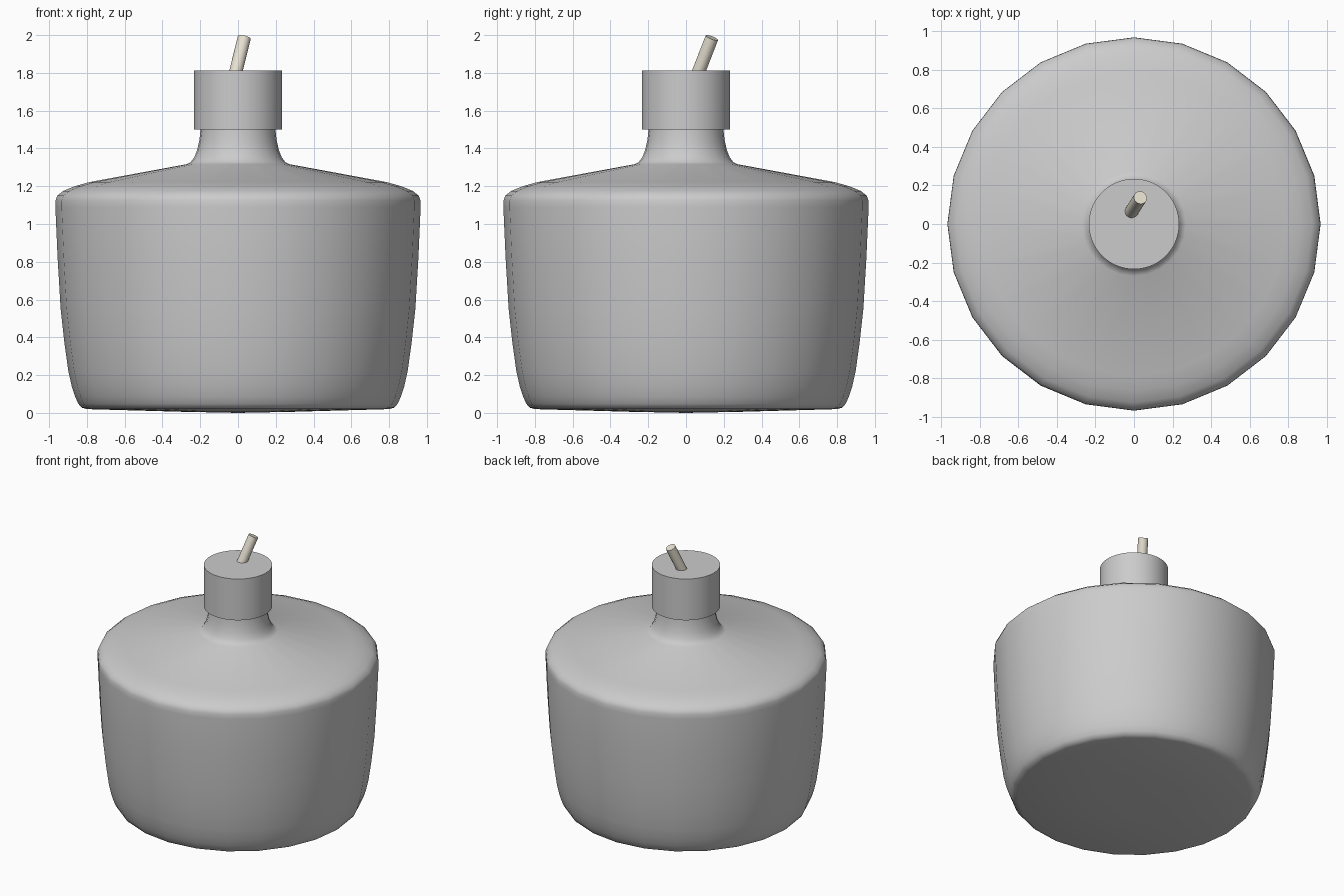
import bpy, bmesh, math
from mathutils import Vector

if "Cube" in bpy.data.objects:
    bpy.data.objects.remove(bpy.data.objects["Cube"])


def finish(obj, angle=40):
    bpy.ops.object.select_all(action='DESELECT')
    obj.select_set(True)
    bpy.context.view_layer.objects.active = obj
    bpy.ops.object.shade_smooth_by_angle(angle=math.radians(angle))


def lathe(name, profile, segments):
    """Spin an (r, z) profile around the z axis."""
    bm = bmesh.new()
    verts = [bm.verts.new((r, 0, z)) for r, z in profile]
    edges = [bm.edges.new(pair) for pair in zip(verts, verts[1:])]
    bmesh.ops.spin(bm, geom=verts + edges, cent=(0, 0, 0), axis=(0, 0, 1),
                   angle=math.tau, steps=segments, use_duplicate=False)
    bmesh.ops.remove_doubles(bm, verts=bm.verts, dist=0.0005)
    bmesh.ops.recalc_face_normals(bm, faces=bm.faces)
    mesh = bpy.data.meshes.new(name)
    bm.to_mesh(mesh)
    bm.free()
    obj = bpy.data.objects.new(name, mesh)
    bpy.context.collection.objects.link(obj)
    finish(obj)
    return obj


def rod(name, start, end, radius, segments):
    """Capped cylinder between two points."""
    start, end = Vector(start), Vector(end)
    axis = end - start
    bpy.ops.mesh.primitive_cylinder_add(
        vertices=segments, radius=radius, depth=axis.length,
        location=(start + end) / 2,
        rotation=axis.to_track_quat('Z', 'Y').to_euler())
    obj = bpy.context.object
    obj.name = name
    finish(obj)
    return obj


# Bottle: slightly convex base, flaring wall, sloped shoulder, flared neck
lathe("bottle", [
    (0, 0.0), (0.30, 0.006), (0.80, 0.02), (0.828, 0.028), (0.845, 0.048),
    (0.862, 0.085), (0.88, 0.14), (0.898, 0.22), (0.919, 0.37),
    (0.939, 0.55), (0.955, 0.82), (0.967, 1.09), (0.966, 1.125),
    (0.957, 1.15), (0.925, 1.175), (0.865, 1.20), (0.786, 1.222),
    (0.27, 1.317), (0.25, 1.328), (0.232, 1.352), (0.217, 1.39),
    (0.205, 1.44), (0.198, 1.50), (0.196, 1.55)], 24)

# Cap: plain closed cylinder over the neck
rod("cap", (0, 0, 1.50), (0, 0, 1.812), 0.234, 64)

# Wick: short tilted rod rising out of the cap
wick = rod("wick", (-0.023, 0.049, 1.76), (0.033, 0.137, 1.986), 0.035, 24)
cotton = bpy.data.materials.new("cotton")
cotton.diffuse_color = (0.8, 0.75, 0.64, 1)
cotton.use_nodes = True
cotton.node_tree.nodes["Principled BSDF"].inputs["Base Color"].default_value = cotton.diffuse_color
wick.data.materials.append(cotton)
